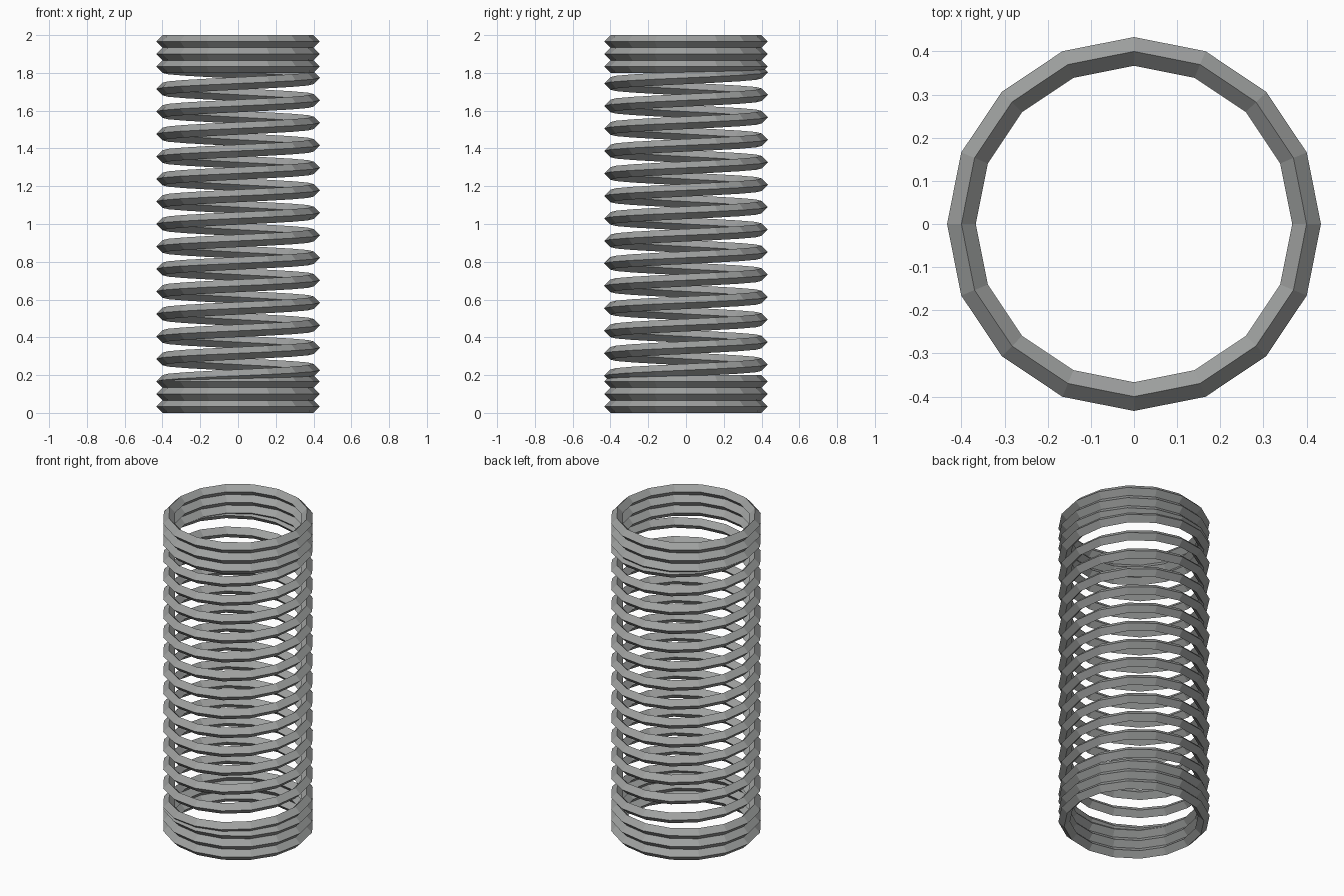
import bpy
from math import pi, cos, sin

cube = bpy.data.objects.get("Cube")
if cube:
    bpy.data.objects.remove(cube, do_unlink=True)

RADIUS = 0.4      # centre line of the wire
WIRE = 1 / 30     # half width of the diamond section
SEGMENTS = 16     # sides per turn
TURNS = 14        # active coils
END_COILS = 3     # closed flat coils at each end

steel = bpy.data.materials.new("steel grey")
colour = (0.35, 0.36, 0.355, 1)
steel.use_nodes = True
steel.diffuse_color = colour
steel.node_tree.nodes["Principled BSDF"].inputs["Base Color"].default_value = colour


def wire_coil(name, z_start, rise, steps, closed):
    """Sweep a diamond section round the z axis, starting at -x."""
    verts, faces = [], []
    for i in range(steps if closed else steps + 1):
        angle = pi + 2 * pi * i / SEGMENTS
        z = z_start + rise * i / steps
        for k in range(4):
            r = RADIUS + WIRE * cos(k * pi / 2)
            verts.append((r * cos(angle), r * sin(angle), z + WIRE * sin(k * pi / 2)))
    count = len(verts)
    for i in range(steps):
        a, b = 4 * i, (4 * i + 4) % count
        for k in range(4):
            n = (k + 1) % 4
            faces.append((a + k, b + k, b + n, a + n))
    if not closed:
        faces += [(0, 1, 2, 3), tuple(range(count - 1, count - 5, -1))]
    mesh = bpy.data.meshes.new(name)
    mesh.from_pydata(verts, [], faces)
    mesh.materials.append(steel)
    obj = bpy.data.objects.new(name, mesh)
    bpy.context.collection.objects.link(obj)


# Flat closed coils at both ends
for i in range(END_COILS):
    z = WIRE * (2 * i + 1)
    wire_coil(f"bottom_coil_{i + 1}", z, 0, SEGMENTS, True)
    wire_coil(f"top_coil_{i + 1}", 2 - z, 0, SEGMENTS, True)

# Open helix between the innermost flat coils
z_low = WIRE * (2 * END_COILS - 1)
wire_coil("spring_helix", z_low, 2 - 2 * z_low, SEGMENTS * TURNS, False)
